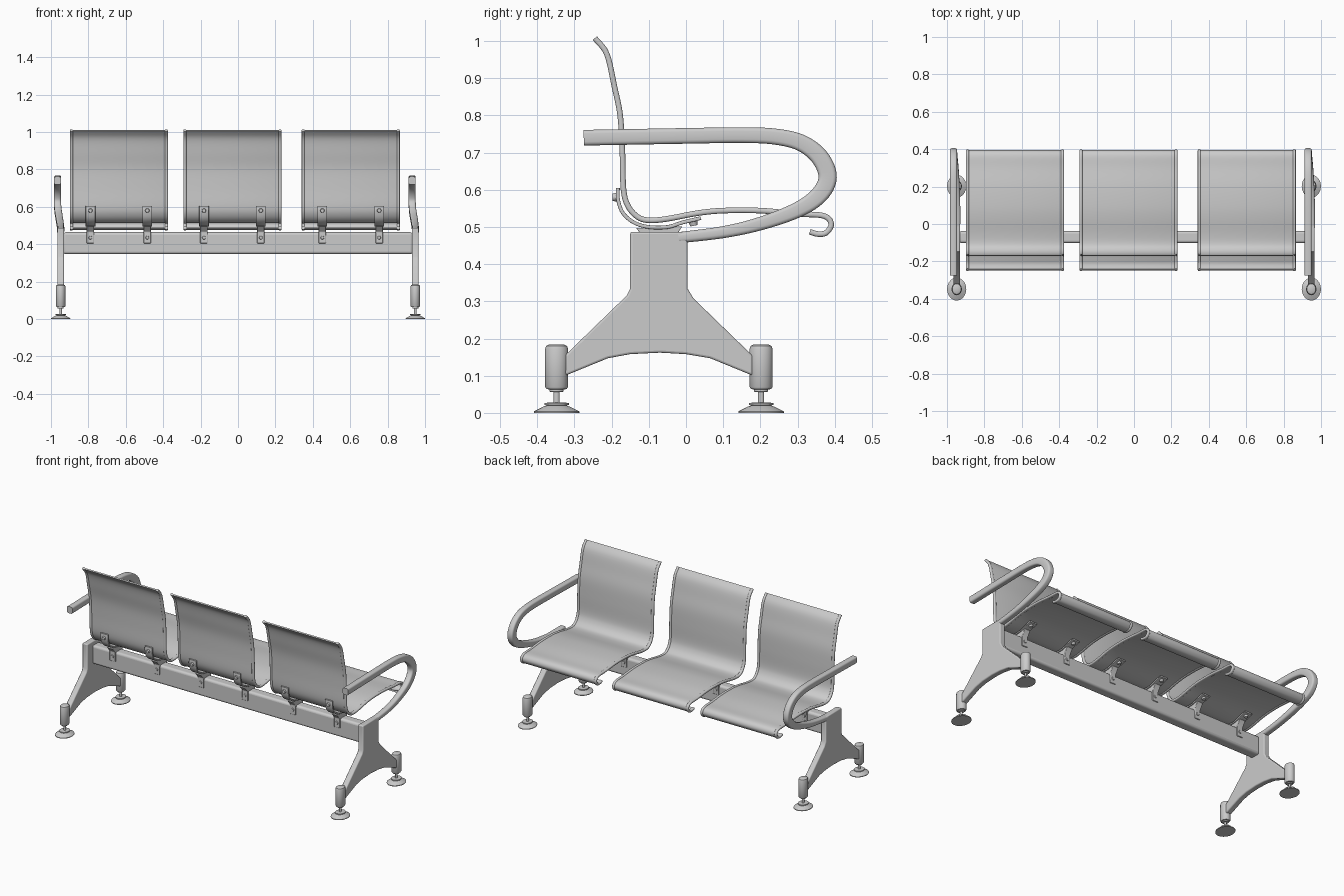
import bpy, bmesh, math
from mathutils import Vector, Matrix

if "Cube" in bpy.data.objects:
    bpy.data.objects.remove(bpy.data.objects["Cube"])


def finish(bm, name):
    bmesh.ops.recalc_face_normals(bm, faces=bm.faces)
    me = bpy.data.meshes.new(name)
    bm.to_mesh(me)
    bm.free()
    ob = bpy.data.objects.new(name, me)
    bpy.context.collection.objects.link(ob)
    return ob


def bevel(ob, width, segments=3):
    m = ob.modifiers.new("bevel", 'BEVEL')
    m.width, m.segments, m.limit_method = width, segments, 'ANGLE'
    m.angle_limit = math.radians(35)


def spline(pts, steps):
    """Catmull-Rom curve through the points."""
    p = [Vector(q) for q in pts]
    p = [2 * p[0] - p[1]] + p + [2 * p[-1] - p[-2]]
    out = []
    for i in range(1, len(p) - 2):
        a, b, c, d = p[i - 1:i + 3]
        for s in range(steps):
            t = s / steps
            out.append(0.5 * (2 * b + (c - a) * t + (2 * a - 5 * b + 4 * c - d) * t * t
                              + (3 * b - a - 3 * c + d) * t ** 3))
    return out + [p[-2]]


def sweep(name, pts, width, radius, steps=5):
    """Sweep a rounded bar along (x, y, z, thickness) points lying near a yz plane."""
    path = spline([Vector(q) for q in pts], steps)
    bm = bmesh.new()
    rings = []
    for i, q in enumerate(path):
        t = path[min(i + 1, len(path) - 1)] - path[max(i - 1, 0)]
        n = Vector((0, -t[2], t[1])).normalized()
        r = min(radius, q[3] * 0.49)
        w, h = width / 2 - r, q[3] / 2 - r
        ring = []
        for k, (sx, sn) in enumerate(((1, 1), (-1, 1), (-1, -1), (1, -1))):
            for j in range(4):
                a = math.pi / 2 * (k + j / 3)
                co = Vector(q[:3]) + n * (sn * h + r * math.sin(a))
                co.x += sx * w + r * math.cos(a)
                ring.append(bm.verts.new(co))
        rings.append(ring)
    for a, b in zip(rings, rings[1:]):
        for j in range(16):
            k = (j + 1) % 16
            bm.faces.new((a[j], a[k], b[k], b[j]))
    bm.faces.new(rings[0])
    bm.faces.new(rings[-1])
    return finish(bm, name)


def prism(name, outline, x, width):
    """Extrude a (y, z) outline along x."""
    bm = bmesh.new()
    f = bm.faces.new([bm.verts.new((x - width / 2, y, z)) for y, z in outline])
    ext = bmesh.ops.extrude_face_region(bm, geom=[f])["geom"]
    bmesh.ops.translate(bm, vec=(width, 0, 0),
                        verts=[v for v in ext if isinstance(v, bmesh.types.BMVert)])
    return finish(bm, name)


def lathe(name, profile, x, y, xscale, n=32):
    """Revolve an (r, z) profile about a vertical axis."""
    bm = bmesh.new()
    rings = [[bm.verts.new((x + xscale * r * math.cos(2 * math.pi * k / n),
                            y + r * math.sin(2 * math.pi * k / n), z)) for k in range(n)]
             for r, z in profile]
    for a, b in zip(rings, rings[1:]):
        for j in range(n):
            k = (j + 1) % n
            bm.faces.new((a[j], a[k], b[k], b[j]))
    bm.faces.new(rings[0])
    bm.faces.new(rings[-1])
    return finish(bm, name)


def bolt(name, loc, axis, r=0.012, depth=0.012):
    bm = bmesh.new()
    rot = Vector((0, 0, 1)).rotation_difference(Vector(axis)).to_matrix().to_4x4()
    bmesh.ops.create_cone(bm, cap_ends=True, segments=16, radius1=r, radius2=r * 0.8,
                          depth=depth, matrix=Matrix.Translation(loc) @ rot)
    return finish(bm, name)


# Profiles as (y, z)
SEAT = [(-0.245, 1.008), (-0.213, 0.965), (-0.193, 0.88), (-0.177, 0.80), (-0.171, 0.70),
        (-0.168, 0.60), (-0.155, 0.555), (-0.13, 0.527), (-0.10, 0.518), (-0.05, 0.522),
        (0.03, 0.537), (0.10, 0.544), (0.20, 0.544), (0.30, 0.535), (0.36, 0.532),
        (0.384, 0.522), (0.390, 0.503), (0.376, 0.484), (0.355, 0.481), (0.333, 0.487)]
BRACKET = [(-0.183, 0.605), (-0.183, 0.575), (-0.170, 0.538), (-0.14, 0.512), (-0.10, 0.500),
           (-0.05, 0.500), (-0.01, 0.512), (0.04, 0.524)]
SADDLE = [(-0.107, 0.405), (-0.107, 0.466), (-0.135, 0.497), (-0.01, 0.502),
          (-0.033, 0.466), (-0.033, 0.405)]
PANEL = [(-0.15, 0.487), (-0.15, 0.335), (-0.16, 0.315), (-0.325, 0.155), (-0.325, 0.10),
         (-0.21, 0.147), (-0.15, 0.158), (-0.07, 0.162), (0.0, 0.158), (0.065, 0.147),
         (0.18, 0.10), (0.18, 0.153), (0.02, 0.308), (0.004, 0.335), (0.004, 0.487)]
FOOT = [(0.061, 0), (0.061, 0.004), (0.035, 0.017), (0.025, 0.020), (0.033, 0.021),
        (0.033, 0.027), (0.008, 0.028), (0.008, 0.056), (0.019, 0.057), (0.019, 0.063),
        (0.027, 0.064), (0.031, 0.070), (0.031, 0.172), (0.028, 0.180), (0.020, 0.184)]
# Armrest loop as (x offset, y, z, thickness)
ARM = [(0, -0.02, 0.471, 0.03), (0, 0.10, 0.486, 0.032), (-0.003, 0.20, 0.509, 0.036),
       (-0.009, 0.30, 0.546, 0.042), (-0.015, 0.358, 0.586, 0.047), (-0.017, 0.381, 0.634, 0.049),
       (-0.017, 0.360, 0.687, 0.048), (-0.017, 0.31, 0.726, 0.045), (-0.017, 0.24, 0.743, 0.043),
       (-0.017, 0.15, 0.747, 0.042), (-0.017, 0.0, 0.745, 0.042), (-0.017, -0.275, 0.740, 0.042)]

# Three seats, each with sheet, rims and two brackets
for i, x in enumerate((-0.637, -0.030, 0.603), 1):
    sweep(f"seat_sheet_{i}", [(x, y, z, 0.008) for y, z in SEAT], 0.505, 0.002)
    for side in (-1, 1):
        sweep(f"seat_rim_{i}", [(x + side * 0.254, y, z, 0.015) for y, z in SEAT], 0.017, 0.006)
        bx = x + side * 0.152
        sweep(f"seat_bracket_{i}", [(bx, y, z, 0.010) for y, z in BRACKET], 0.052, 0.003)
        bevel(prism(f"bracket_saddle_{i}", SADDLE, bx, 0.04), 0.003, 2)
        bolt("bracket_bolt_back", (bx, -0.192, 0.58), (0, -1, 0))
        bolt("bracket_bolt_front", (bx, 0.02, 0.509), (0, 0.2, -1))
        bolt("saddle_bolt_back", (bx, -0.109, 0.435), (0, -1, 0), 0.01, 0.006)
        bolt("saddle_bolt_front", (bx, -0.031, 0.435), (0, 1, 0), 0.01, 0.006)

# Long beam under the seats
beam = prism("support_beam", [(-0.102, 0.347), (-0.102, 0.464), (-0.038, 0.464), (-0.038, 0.347)],
             0, 1.87)
bevel(beam, 0.014, 4)

# End frames: panel, armrest and two levelling feet (same shape at both ends)
for side, x in (("left", -0.948), ("right", 0.948)):
    bevel(prism(f"leg_panel_{side}", PANEL, x, 0.036), 0.006)
    sweep(f"armrest_{side}", [(x + p[0],) + p[1:] for p in ARM], 0.038, 0.010, 6)
    for y in (-0.348, 0.202):
        lathe(f"foot_{side}", FOOT, x, y, 0.84)

# Smooth shading with crisp edges
bpy.ops.object.select_all(action='SELECT')
bpy.context.view_layer.objects.active = beam
bpy.ops.object.shade_smooth_by_angle(angle=math.radians(35))
